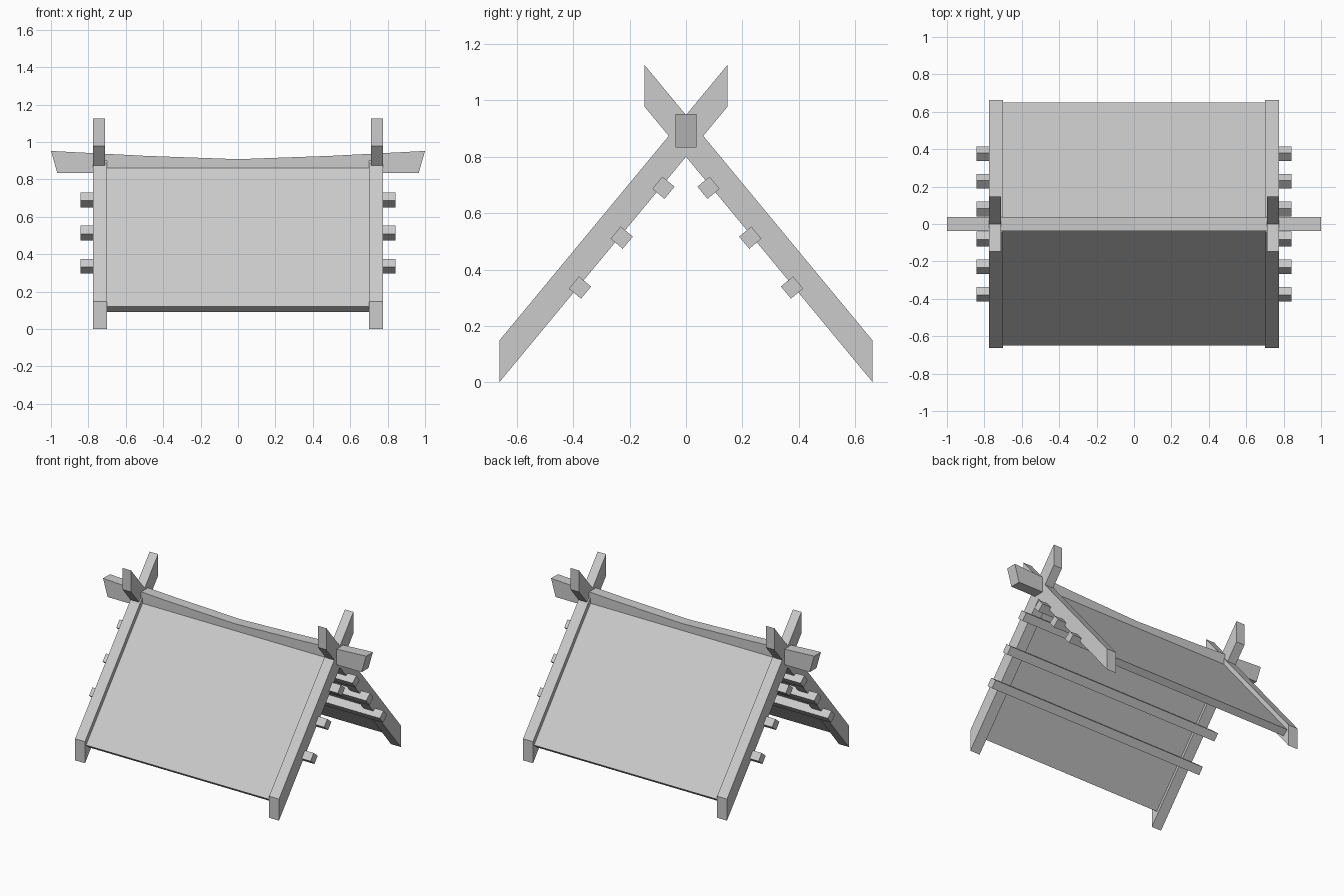
import bpy
import bmesh
from math import atan2, cos, sin
from mathutils import Matrix, Vector

cube = bpy.data.objects.get("Cube")
if cube:
    bpy.data.objects.remove(cube, do_unlink=True)

grey = bpy.data.materials.new("pale grey")
grey.use_nodes = True
colour = (0.6, 0.6, 0.6, 1)
grey.diffuse_color = colour
grey.node_tree.nodes["Principled BSDF"].inputs["Base Color"].default_value = colour

SLOPE = 1.208            # rise of the roof per unit of run
PITCH = atan2(SLOPE, 1)


def prism(name, profile, start, end):
    """Extrude a closed profile of 3D points from one offset to another."""
    bm = bmesh.new()
    face = bm.faces.new([bm.verts.new(Vector(p) + Vector(start)) for p in profile])
    moved = bmesh.ops.extrude_face_region(bm, geom=[face])["geom"]
    verts = [v for v in moved if isinstance(v, bmesh.types.BMVert)]
    bmesh.ops.translate(bm, verts=verts, vec=Vector(end) - Vector(start))
    bmesh.ops.recalc_face_normals(bm, faces=bm.faces)
    mesh = bpy.data.meshes.new(name)
    bm.to_mesh(mesh)
    bm.free()
    mesh.materials.append(grey)
    obj = bpy.data.objects.new(name, mesh)
    bpy.context.collection.objects.link(obj)
    return obj


def sloped_bar(name, side, y0, y1, x0, x1):
    """Rafter section with upright ends, rising towards the ridge."""
    low, high = 0.80, 0.948
    points = [(y0, low), (y1, low), (y1, high), (y0, high)]
    profile = [(0, side * y, base + SLOPE * y) for y, base in points]
    return prism(name, profile, (x0, 0, 0), (x1, 0, 0))


for side, label in ((1, "front"), (-1, "back")):
    # Crossing rafters, with slimmer horns above the ridge
    for hand, end in ((1, "left"), (-1, "right")):
        sloped_bar(f"{label}_{end}_rafter", side, -0.662, -0.04,
                   hand * 0.70, hand * 0.775)
        sloped_bar(f"{label}_{end}_horn", side, -0.04, 0.147,
                   hand * 0.71, hand * 0.775)

    # Roof panel with a square-cut eave
    thick = 0.047
    top, eave = 0.905, -0.65
    profile = [(0, 0, top),
               (0, side * eave, top + SLOPE * eave),
               (0, side * (eave + thick * sin(PITCH)),
                top + SLOPE * eave - thick * cos(PITCH)),
               (0, 0, top - thick / cos(PITCH))]
    prism(f"{label}_roof_panel", profile, (-0.702, 0, 0), (0.702, 0, 0))

    # Square purlins tilted to the roof slope
    for i in range(3):
        y = -0.08 - 0.148 * i
        z = 0.69 - 0.177 * i
        h = 0.028
        turn = Matrix.Rotation(side * PITCH, 3, "X")
        profile = [turn @ Vector((0, a, b)) + Vector((0, side * y, z))
                   for a, b in ((-h, -h), (h, -h), (h, h), (-h, h))]
        prism(f"{label}_purlin_{i + 1}", profile, (-0.842, 0, 0), (0.842, 0, 0))

# Ridge beam, dipped in the middle, with slanted ends
ridge = [(-0.966, 0, 0.833), (0.966, 0, 0.833), (1, 0, 0.952),
         (0.5, 0, 0.926), (0, 0, 0.908), (-0.5, 0, 0.926), (-1, 0, 0.952)]
prism("ridge_beam", ridge, (0, -0.037, 0), (0, 0.037, 0))
